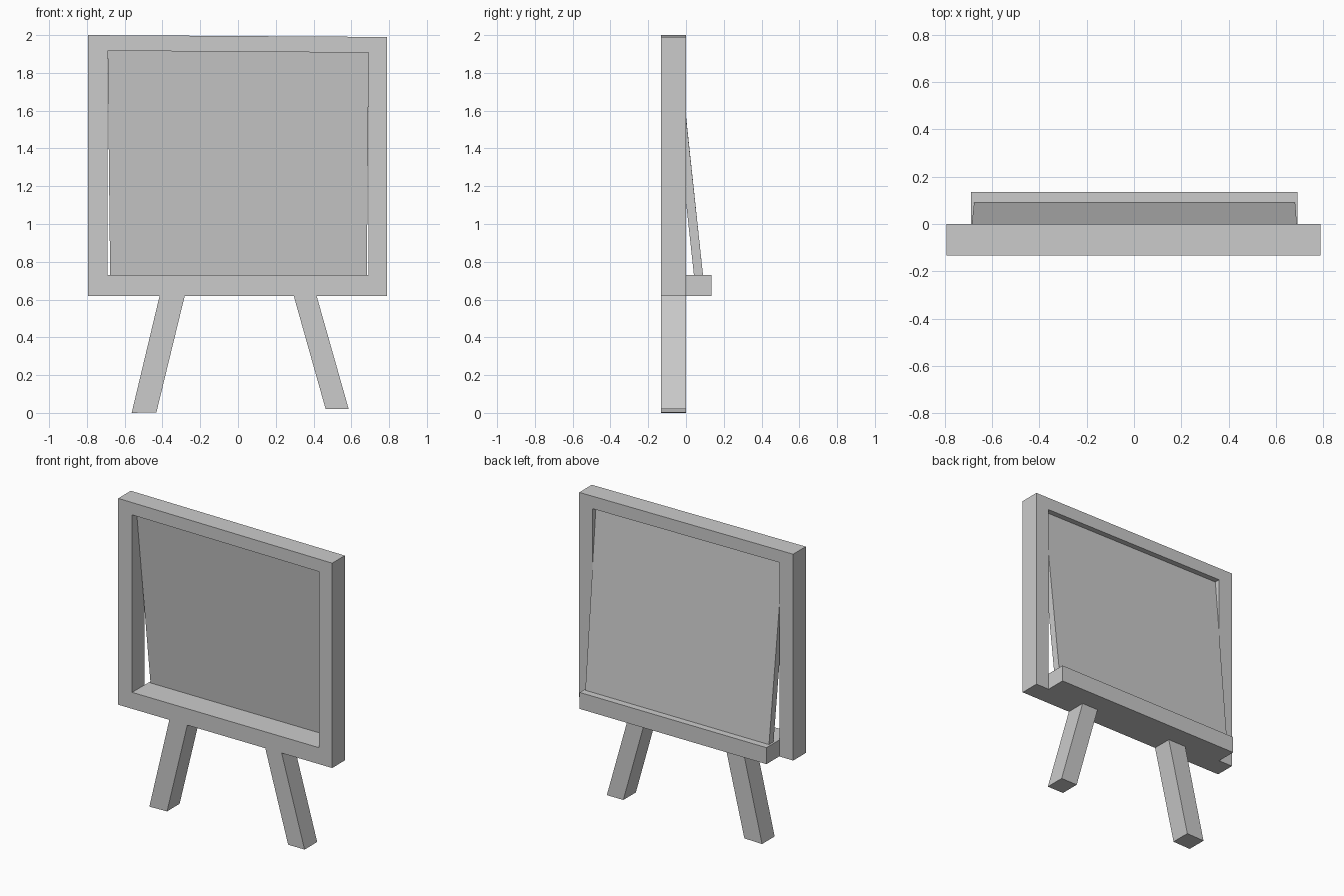
import bpy
import bmesh

cube = bpy.data.objects.get("Cube")
if cube:
    bpy.data.objects.remove(cube, do_unlink=True)

grey = bpy.data.materials.new("plain grey")
grey.use_nodes = True
COLOUR = (0.6, 0.6, 0.6, 1)
grey.diffuse_color = COLOUR
grey.node_tree.nodes["Principled BSDF"].inputs["Base Color"].default_value = COLOUR

FRONT, BACK = -0.133, 0.0
LEDGE_BACK = 0.135


def finish(name, bm):
    bmesh.ops.recalc_face_normals(bm, faces=bm.faces)
    mesh = bpy.data.meshes.new(name)
    bm.to_mesh(mesh)
    bm.free()
    mesh.materials.append(grey)
    obj = bpy.data.objects.new(name, mesh)
    bpy.context.collection.objects.link(obj)
    return obj


def loft(name, lower, upper):
    """Closed solid between two matching outlines."""
    bm = bmesh.new()
    a = [bm.verts.new(p) for p in lower]
    b = [bm.verts.new(p) for p in upper]
    bm.faces.new(a)
    bm.faces.new(b)
    for i in range(len(a)):
        j = (i + 1) % len(a)
        bm.faces.new((a[i], a[j], b[j], b[i]))
    return finish(name, bm)


def slab(x0, x1, y0, y1, z0, z1=None):
    """Four corners of a cross-section; z0 at x0 and z1 at x1."""
    z1 = z0 if z1 is None else z1
    return [(x0, y0, z0), (x1, y0, z1), (x1, y1, z1), (x0, y1, z0)]


# Square frame: matching outer and inner loops, bridged front, back and around
outer = [(-0.793, 0.62), (0.79, 0.62), (0.79, 1.99), (-0.793, 2.0)]
inner = [(-0.69, 0.73), (0.692, 0.73), (0.692, 1.907), (-0.69, 1.917)]
bm = bmesh.new()
loops = [[bm.verts.new((x, y, z)) for x, z in ring]
         for ring, y in ((outer, FRONT), (outer, BACK), (inner, BACK), (inner, FRONT))]
for k in range(4):
    a, b = loops[k], loops[(k + 1) % 4]
    for i in range(4):
        j = (i + 1) % 4
        bm.faces.new((a[i], a[j], b[j], b[i]))
finish("frame", bm)

# Ledge behind the bottom rail
loft("back_ledge", slab(-0.69, 0.692, BACK, LEDGE_BACK, 0.62),
     slab(-0.69, 0.692, BACK, LEDGE_BACK, 0.73))

# Leaning board, its foot on the ledge and its top inside the frame
loft("leaning_board", slab(-0.677, 0.682, 0.042, 0.09, 0.73),
     slab(-0.69, 0.692, -0.086, -0.037, 1.917, 1.907))

# Splayed legs
loft("right_leg", slab(-0.563, -0.432, FRONT, BACK, 0.0, 0.003),
     slab(-0.415, -0.282, FRONT, BACK, 0.62))
loft("left_leg", slab(0.464, 0.586, FRONT, BACK, 0.02),
     slab(0.295, 0.416, FRONT, BACK, 0.62))
